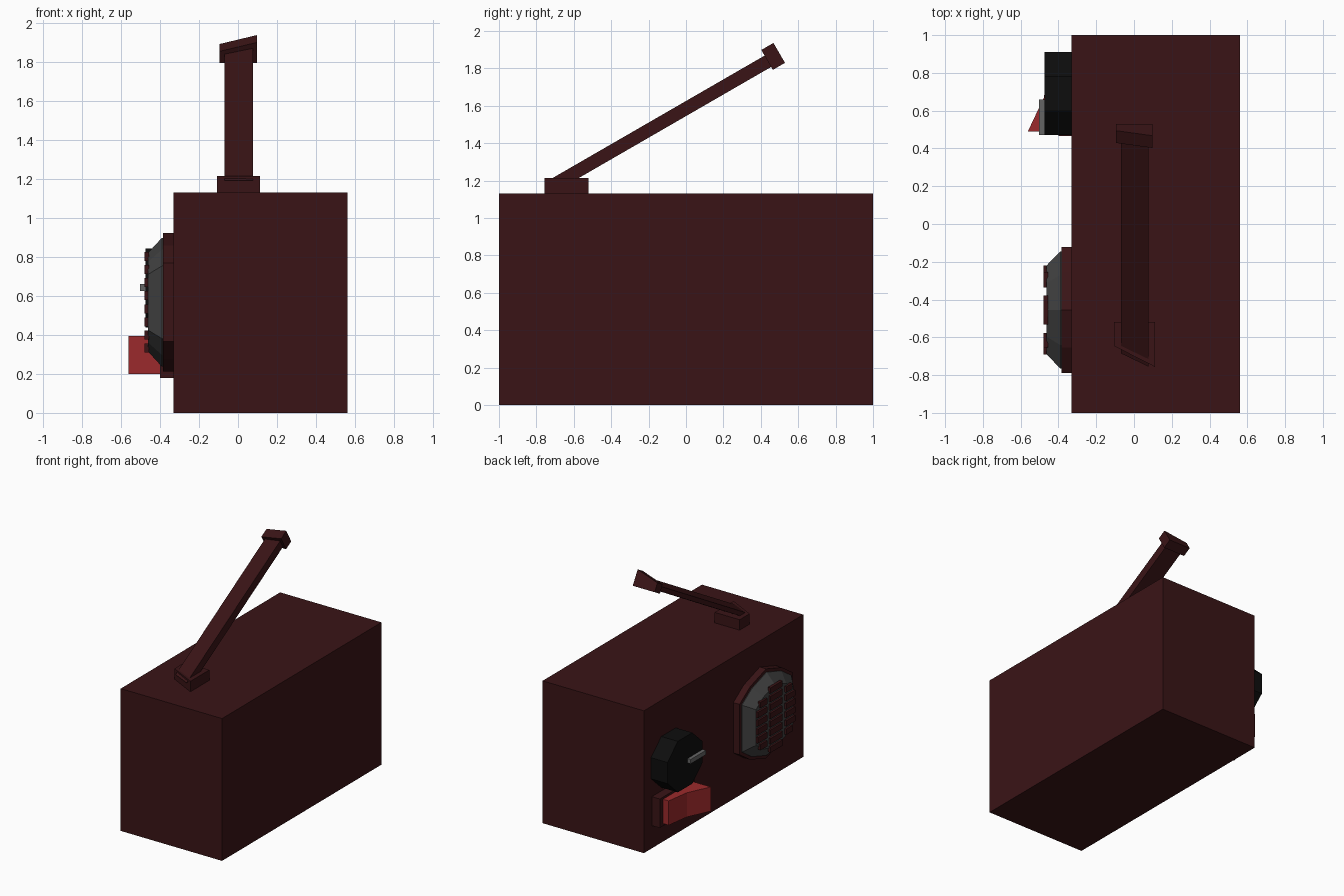
import bpy, bmesh
from math import cos, sin, pi, radians

if "Cube" in bpy.data.objects:
    bpy.data.objects.remove(bpy.data.objects["Cube"])

def material(name, rgb):
    m = bpy.data.materials.new(name)
    m.diffuse_color = (*rgb, 1)
    m.use_nodes = True
    m.node_tree.nodes["Principled BSDF"].inputs["Base Color"].default_value = m.diffuse_color
    return m

MAROON = material("maroon", (0.042, 0.007, 0.008))
GREY = material("dark_grey", (0.055, 0.055, 0.055))
BLACK = material("black", (0.004, 0.004, 0.004))
STEEL = material("steel", (0.13, 0.13, 0.13))
RED = material("red", (0.33, 0.023, 0.025))
SIDE = -0.33  # x of the control panel

def loft(name, rings, mat):
    """Closed solid through equal-sized rings of points."""
    bm = bmesh.new()
    loops = [[bm.verts.new(p) for p in r] for r in rings]
    for a, b in zip(loops, loops[1:]):
        for i in range(len(a)):
            j = (i + 1) % len(a)
            bm.faces.new((a[i], a[j], b[j], b[i]))
    bm.faces.new(loops[0])
    bm.faces.new(loops[-1])
    bmesh.ops.recalc_face_normals(bm, faces=bm.faces)
    me = bpy.data.meshes.new(name)
    bm.to_mesh(me)
    bm.free()
    me.materials.append(mat)
    ob = bpy.data.objects.new(name, me)
    bpy.context.collection.objects.link(ob)
    return ob

def box(name, x0, x1, y0, y1, z0, z1, mat):
    rings = [[(x0, y0, z), (x1, y0, z), (x1, y1, z), (x0, y1, z)] for z in (z0, z1)]
    return loft(name, rings, mat)

# Main case
box("case", SIDE, 0.56, -1, 1, 0, 1.13, MAROON)

# Speaker: backing plate, tapered surround
CY, CZ = -0.455, 0.567
half = [(0, 0.355), (0.2, 0.29), (0.333, 0.2), (0.333, -0.2), (0.2, -0.29), (0, -0.355)]
outline = half + [(-y, z) for y, z in half[-2:0:-1]]

def speaker_ring(x, s):
    return [(x, CY + y * s, CZ + z * s) for y, z in outline]

loft("speaker_plate", [speaker_ring(SIDE, 1), speaker_ring(-0.385, 1)], MAROON)
loft("speaker_surround", [speaker_ring(-0.38, 0.93), speaker_ring(-0.39, 0.93),
                          speaker_ring(-0.462, 0.71)], GREY)

# Speaker grille: rows of short bars in three columns
ROWS, PITCH = 8, 0.067
for r in range(ROWS):
    dz = (r - (ROWS - 1) / 2) * PITCH
    for c, (y0, y1) in enumerate([(-0.235, -0.122), (-0.076, 0.076), (0.118, 0.235)]):
        if c != 1 and abs(dz) > 0.2:
            continue
        if c != 1 and abs(dz) > 0.13:   # shorten at the corners
            y0, y1 = max(y0, -0.2), min(y1, 0.2)
        box(f"grille_bar_{r}_{c}", -0.478, -0.455, CY + y0, CY + y1,
            CZ + dz - 0.023, CZ + dz + 0.023, MAROON)

# Octagonal tuning knob with pointer
KR = 0.22 / cos(pi / 8)
loft("tuning_knob", [[(x, 0.69 + KR * cos((i + .5) * pi / 4),
                       0.64 + 0.92 * KR * sin((i + .5) * pi / 4)) for i in range(8)]
                     for x in (SIDE, -0.475)], BLACK)
box("knob_pointer", -0.503, -0.47, 0.47, 0.66, 0.625, 0.66, STEEL)

# Rocker switch
box("switch_base", -0.40, SIDE, 0.465, 0.90, 0.18, 0.41, MAROON)
rocker = [(-0.39, 0.86), (-0.45, 0.86), (-0.477, 0.67), (-0.562, 0.49), (-0.39, 0.49)]
loft("switch_rocker", [[(x, y, z) for x, y in rocker] for z in (0.2, 0.393)], RED)

# Aerial: wedge-sectioned base, arm and tip
base = [(-0.107, -0.52), (0.112, -0.52), (0.112, -0.757), (-0.107, -0.645)]
loft("aerial_base", [[(x, y, z) for x, y in base] for z in (1.13, 1.213)], MAROON)

C, S = cos(radians(30)), sin(radians(30))

def aerial_point(x, n, t):
    return (x, -0.56 + t * C - n * S, 1.21 + t * S + n * C)

arm = [(-0.07, 0.01), (0.076, 0.01), (0.076, 0.08), (-0.07, 0.045)]
loft("aerial_arm", [[aerial_point(x, n, (-0.02 - n * C) / S) for x, n in arm],
                    [aerial_point(x, n, 1.19) for x, n in arm]], MAROON)
tip = [(-0.095, -0.008), (0.097, -0.008), (0.097, 0.115), (-0.095, 0.062)]
loft("aerial_tip", [[aerial_point(x, n, t) for x, n in tip] for t in (1.178, 1.253)], MAROON)
